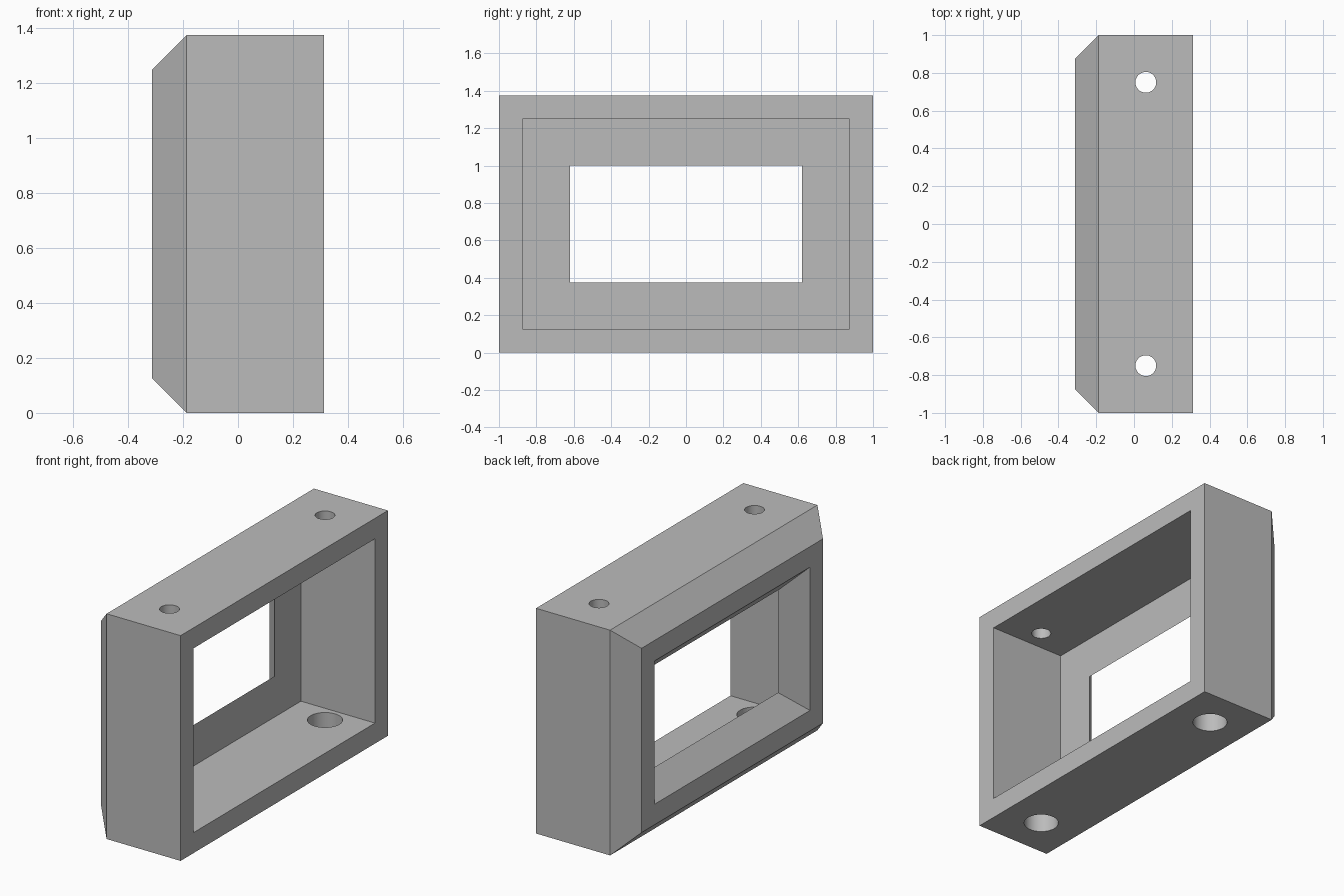
import bpy
import bmesh

cube = bpy.data.objects.get("Cube")
if cube:
    bpy.data.objects.remove(cube, do_unlink=True)

HALF_DEPTH, MID_Z = 0.3125, 0.6875
STEP_X = -0.1875      # where the chamfer starts and the pocket ends

grey = bpy.data.materials.new("plain grey")
grey.use_nodes = True
grey.diffuse_color = (0.5, 0.5, 0.5, 1)
grey.node_tree.nodes["Principled BSDF"].inputs["Base Color"].default_value = grey.diffuse_color

# Rectangular rings (x, half width, half height), outside to inside
rings = [
    (HALF_DEPTH, 1.0, 0.6875),      # outer rear edge
    (STEP_X, 1.0, 0.6875),          # start of chamfer
    (-HALF_DEPTH, 0.875, 0.5625),   # chamfered face
    (-HALF_DEPTH, 0.75, 0.4375),    # flared opening
    (STEP_X, 0.62, 0.3125),         # window
    (STEP_X, 0.875, 0.5625),        # pocket floor
    (HALF_DEPTH, 0.875, 0.5625),    # pocket rim
]
bm = bmesh.new()
loops = [[bm.verts.new((x, sy * w, MID_Z + sz * h))
          for sy, sz in ((-1, -1), (1, -1), (1, 1), (-1, 1))]
         for x, w, h in rings]
for i, a in enumerate(loops):
    b = loops[(i + 1) % len(loops)]
    for j in range(4):
        k = (j + 1) % 4
        bm.faces.new((a[j], a[k], b[k], b[j]))
bmesh.ops.recalc_face_normals(bm, faces=bm.faces)
mesh = bpy.data.meshes.new("frame_housing")
bm.to_mesh(mesh)
bm.free()
mesh.materials.append(grey)
frame = bpy.data.objects.new("frame_housing", mesh)
bpy.context.collection.objects.link(frame)


def drill(name, y, z, radius):
    """Cut a vertical hole through one wall of the frame."""
    bpy.ops.mesh.primitive_cylinder_add(vertices=48, radius=radius, depth=0.2,
                                        location=(0.0625, y, z))
    cutter = bpy.context.object
    cutter.name = name
    cutter.data.materials.append(grey)
    cutter.hide_render = True
    mod = frame.modifiers.new(name, "BOOLEAN")
    mod.operation = "DIFFERENCE"
    mod.solver = "EXACT"
    mod.object = cutter
    bpy.ops.object.select_all(action="DESELECT")
    frame.select_set(True)
    bpy.context.view_layer.objects.active = frame
    bpy.ops.object.modifier_apply(modifier=name)
    bpy.data.objects.remove(cutter, do_unlink=True)


# Narrow screw holes above, wide access holes below
for y in (-0.75, 0.75):
    drill("screw_hole", y, 1.3125, 0.055)
    drill("access_hole", y, 0.0625, 0.0975)

bpy.ops.object.shade_smooth_by_angle()
